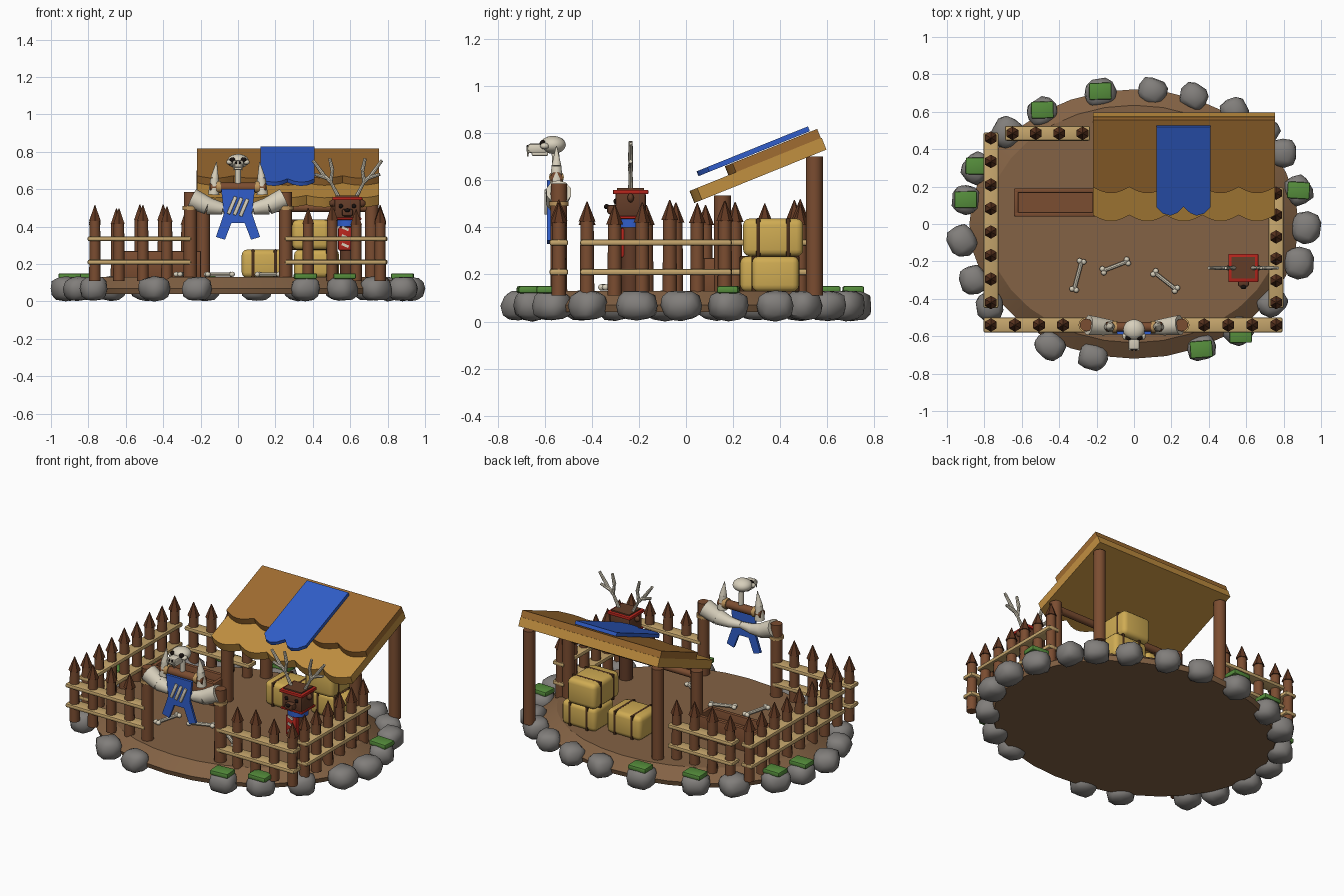
import bpy, bmesh, math, random
from mathutils import Matrix, Vector

if "Cube" in bpy.data.objects:
    bpy.data.objects.remove(bpy.data.objects["Cube"])
random.seed(4)
mats = {}
COL = dict(wood=(122, 78, 52), tip=(96, 58, 38), rail=(196, 164, 108), rope=(190, 150, 95),
           dirt=(130, 98, 70), rock=(128, 125, 122), grass=(86, 140, 62), bone=(214, 206, 186),
           blue=(52, 94, 200), red=(180, 42, 34), hay=(206, 170, 84), strap=(74, 50, 32),
           thatch=(192, 142, 66), thatch_dark=(158, 108, 52), dark=(30, 24, 22), head=(98, 62, 44))


def finish(name, bm, col, angle=40):
    bmesh.ops.recalc_face_normals(bm, faces=bm.faces)
    me = bpy.data.meshes.new(name)
    bm.to_mesh(me)
    bm.free()
    if col not in mats:
        mats[col] = bpy.data.materials.new(col)
        mats[col].diffuse_color = [(c / 255) ** 2.2 for c in COL[col]] + [1]
    me.materials.append(mats[col])
    me.polygons.foreach_set("use_smooth", [True] * len(me.polygons))
    me.set_sharp_from_angle(angle=math.radians(angle))
    ob = bpy.data.objects.new(name, me)
    bpy.context.collection.objects.link(ob)
    return ob


def box(bm, c, size, bevel=0.0, rot=None, seg=2):
    m = Matrix.Translation(c) @ (rot or Matrix()) @ Matrix.Diagonal((*size, 1))
    vs = bmesh.ops.create_cube(bm, size=1, matrix=m)['verts']
    if bevel:
        es = list({e for v in vs for e in v.link_edges})
        bmesh.ops.bevel(bm, geom=es, offset=bevel, segments=seg, affect='EDGES', profile=0.5)


def rod(bm, a, b, r1, r2=None, n=10):
    a, b = Vector(a), Vector(b)
    d = b - a
    m = Matrix.Translation((a + b) / 2) @ d.to_track_quat('Z', 'Y').to_matrix().to_4x4()
    bmesh.ops.create_cone(bm, cap_ends=True, segments=n, radius1=r1,
                          radius2=r1 if r2 is None else r2, depth=d.length, matrix=m)


def ball(bm, c, size, sub=2):
    m = Matrix.Translation(c) @ Matrix.Diagonal((*size, 1))
    return bmesh.ops.create_icosphere(bm, subdivisions=sub, radius=1, matrix=m)['verts']


def prism(bm, pts, depth, m):
    """Extrude a 2D outline by depth along local z, placed by matrix m."""
    f = bm.faces.new([bm.verts.new((x, y, 0)) for x, y in pts])
    g = bmesh.ops.extrude_face_region(bm, geom=[f])['geom']
    top = [v for v in g if isinstance(v, bmesh.types.BMVert)]
    bmesh.ops.translate(bm, verts=top, vec=(0, 0, depth))
    bmesh.ops.transform(bm, verts=bm.verts, matrix=m)


# Dirt mound: stacked ellipses
bm = bmesh.new()
rings = []
for rx, ry, z in [(0.87, 0.71, 0.04), (0.88, 0.72, 0.07), (0.79, 0.635, 0.13)]:
    rings.append([bm.verts.new((rx * math.cos(t * math.tau / 32), ry * math.sin(t * math.tau / 32), z))
                  for t in range(32)])
for lo, hi in zip(rings, rings[1:]):
    for i in range(32):
        bm.faces.new((lo[i], lo[(i + 1) % 32], hi[(i + 1) % 32], hi[i]))
bm.faces.new(rings[0][::-1])
bm.faces.new(rings[-1])
finish("dirt_mound", bm, 'dirt', 25)

# Border rocks and grass tufts
rocks = [(.1, .71), (.32, .68), (.54, .60), (.70, .50), (.80, .38), (.88, .18), (.92, -.02), (.88, -.21),
         (.74, -.42), (.56, -.57), (.36, -.66), (-.22, -.71), (-.45, -.65), (-.77, -.44), (-.86, -.3),
         (-.92, -.09), (-.9, .13), (-.84, .3), (-.68, .49), (-.49, .6), (-.18, .7)]
bm = bmesh.new()
for x, y in rocks:
    s = random.uniform(0.92, 1.08)
    c = Vector((x, y, 0.068))
    spin = Matrix.Rotation(math.atan2(y, x) + random.uniform(-.4, .4), 3, 'Z')
    for v in ball(bm, (0, 0, 0), (1, 1, 1)):
        p = Vector([math.copysign(abs(k) ** 0.75, k) for k in v.co]) * random.uniform(.93, 1.05)
        v.co = c + spin @ Vector((p.x * .075 * s, p.y * .082 * s, p.z * .066))
finish("border_rocks", bm, 'rock', 50)
bm = bmesh.new()
for x, y in [(-.84, .31), (-.9, .13), (-.49, .61), (-.18, .71), (.88, .18), (.36, -.67), (.57, -.59)]:
    box(bm, (x, y, .135), (.12, .09, .03), .008, Matrix.Rotation(random.uniform(-.1, .1), 4, 'Z'))
finish("grass_tufts", bm, 'grass')

# Fence: pointed posts threaded through two flat rails
runs = [((-.765, -.42), (-.765, .46), 8), ((-.765, -.54), (-.38, -.54), 4), ((.375, -.54), (.76, -.54), 4),
        ((.76, -.42), (.76, .165), 6), ((-.65, .485), (-.275, .485), 4)]
shaft, tips, rails = bmesh.new(), bmesh.new(), bmesh.new()
for a, b, n in runs:
    a, b = Vector(a), Vector(b)
    for i in range(n):
        p = a.lerp(b, i / (n - 1))
        h = .42 + random.uniform(-.012, .015)
        rod(shaft, (*p, .11), (*p, h), .031, .028, 8)
        rod(tips, (*p, h), (*p, h + .085), .036, .002, 6)
    lo, hi = a.copy(), b.copy()
    if abs(a.y - b.y) < .01:
        lo.x, hi.x = (-.805, -.25) if a.y < 0 and a.x < 0 else (.25, .795) if a.y < 0 else (-.69, -.235)
    else:
        lo.y -= .03
        hi.y += .03
    mid, d = (lo + hi) / 2, hi - lo
    for z in (.21, .335):
        box(rails, (*mid, z), (max(abs(d.x), .08), max(abs(d.y), .08), .026), .01)
finish("fence_posts", shaft, 'wood', 50)
finish("fence_post_tips", tips, 'tip', 30)
finish("fence_rails", rails, 'rail')

# Gate: posts, rope rings, tusks, crossbar
bm, rope, horn = bmesh.new(), bmesh.new(), bmesh.new()
for s in (-1, 1):
    rod(bm, (s * .255, -.54, .11), (s * .255, -.54, .585), .036, .034, 12)
    rod(rope, (s * .255, -.54, .49), (s * .255, -.54, .51), .042, n=12)
    rod(rope, (s * .09, -.55, .612), (s * .115, -.55, .612), .032, n=12)
    path = [(s * .245, -.54, .55, .055), (s * .16, -.55, .51, .047), (s * .08, -.555, .495, .032), (0, -.555, .5, .02)]
    for p, q in zip(path, path[1:]):
        rod(horn, p[:3], q[:3], p[3], q[3], 10)
    rod(horn, (s * .13, -.55, .57), (s * .125, -.55, .66), .03, .022)
    rod(horn, (s * .125, -.55, .66), (s * .115, -.55, .745), .022, .002)
rod(bm, (-.15, -.55, .61), (.15, -.55, .61), .026, n=12)
finish("gate_posts_and_crossbar", bm, 'wood')
finish("gate_rope_rings", rope, 'rope')
finish("gate_tusks", horn, 'bone')

# Gate banner with forked hem and claw marks
half = [(.09, .6), (.075, .47), (.118, .345), (.07, .33), (.035, .42)]
upright = Matrix.Translation((0, -.575, 0)) @ Matrix.Rotation(math.pi / 2, 4, 'X')
bm = bmesh.new()
prism(bm, half + [(-x, z) for x, z in half[::-1]], .015, upright)
finish("gate_banner", bm, 'blue')
bm = bmesh.new()
for i in (-1, 0, 1):
    box(bm, (i * .032, -.595, .508 - i * .006), (.02, .012, .1), .004, Matrix.Rotation(.4, 4, 'Y'))
finish("banner_claw_marks", bm, 'bone')

# Gate skull
bm, eyes = bmesh.new(), bmesh.new()
ball(bm, (0, -.565, .75), (.058, .055, .038), 3)
box(bm, (0, -.63, .735), (.06, .085, .04), .012)
box(bm, (0, -.62, .712), (.05, .07, .018), .006)
rod(bm, (0, -.55, .62), (0, -.555, .73), .016)
for s in (-1, 1):
    rod(bm, (s * .022, -.67, .74), (s * .022, -.672, .7), .008, .002, 6)
    ball(bm, (s * .045, -.6, .745), (.018, .02, .014))
    ball(eyes, (s * .03, -.608, .757), (.017, .014, .014))
    ball(eyes, (s * .01, -.672, .742), (.006, .006, .008))
finish("gate_skull", bm, 'bone')
finish("skull_sockets", eyes, 'dark')

# Shelter: posts, beams, two scalloped roof layers, cloth
bm = bmesh.new()
for x in (-.185, .715):
    rod(bm, (x, .155, .11), (x, .155, .535), .036, n=12)
    rod(bm, (x, .545, .11), (x, .545, .7), .036, n=12)
rod(bm, (-.2, .155, .5), (.73, .155, .5), .022)
finish("shelter_posts_and_beam", bm, 'wood')
slope = Matrix.Rotation(math.radians(22), 4, 'X')


def roof_layer(name, y, z, length, thick, col):
    pts = [(.755, length), (-.22, length)]
    for i in range(5):
        for k in range(9):
            if k or i == 0:
                pts.append((-.22 + .195 * (i + k / 8), .03 - .035 * math.sin(math.pi * k / 8)))
    b = bmesh.new()
    prism(b, pts, thick, Matrix.Translation((0, y, z)) @ slope)
    finish(name, b, col)


roof_layer("roof_lower_layer", .04, .505, .6, .055, 'thatch')
roof_layer("roof_upper_layer", .185, .622, .418, .042, 'thatch_dark')
bm = bmesh.new()
prism(bm, [(.12, .51), (.41, .51), (.41, .05), (.375, .012), (.335, 0), (.3, .015), (.265, .05),
           (.23, .015), (.195, 0), (.155, .012), (.12, .05)], .022,
      Matrix.Translation((0, .053, .617)) @ slope)
finish("roof_cloth", bm, 'blue')

# Feeding trough
bm = bmesh.new()
for y in (.052, .178):
    box(bm, (-.42, y, .195), (.44, .025, .15), .006)
for x in (-.63, -.21):
    box(bm, (x, .115, .195), (.025, .14, .15), .006)
box(bm, (-.42, .115, .17), (.42, .12, .1))
finish("trough", bm, 'wood')

# Hay bales: centre, size, axis the straps are spaced along
bm, st = bmesh.new(), bmesh.new()
for c, s, ax in [((.14, .33, .202), (.24, .2, .15), 0), ((.42, .38, .202), (.24, .2, .15), 0),
                 ((.39, .37, .357), (.2, .255, .16), 1)]:
    box(bm, c, s, .028, seg=3)
    for k in (-.25, .25):
        p, q = list(c), [d + .004 for d in s]
        p[ax] += k * s[ax]
        q[ax] = .018
        box(st, p, q, .006)
finish("hay_bales", bm, 'hay')
finish("hay_straps", st, 'strap')

# Loose bones on the ground
bm = bmesh.new()
for a, b in [((-.28, -.2), (-.32, -.35)), ((-.165, -.25), (-.035, -.2)), ((.11, -.26), (.225, -.35))]:
    a, b = Vector((*a, .145)), Vector((*b, .145))
    rod(bm, a, b, .011, n=8)
    side = (b - a).cross(Vector((0, 0, 1))).normalized() * .011
    for e in (a, b):
        for k in (-1, 1):
            ball(bm, e + side * k, (.015, .015, .014))
finish("ground_bones", bm, 'bone')

# Totem: post, collar, animal head, antlers
X, Y = .585, -.235
bm, red, dark, ant, blue = [bmesh.new() for _ in range(5)]
rod(bm, (X, Y, .11), (X, Y, .44), .04, n=12)
box(bm, (X, Y, .495), (.14, .13, .11), .012)
box(bm, (X, Y - .075, .475), (.06, .05, .04), .012)
box(bm, (X, Y, .563), (.125, .115, .008))
box(red, (X, Y, .55), (.16, .15, .018), .004)
box(red, (X, Y, .442), (.15, .14, .012), .004)
box(red, (X - .012, Y - .03, .335), (.075, .055, .125), .008)
rod(blue, (X, Y, .4), (X, Y, .436), .062, n=16)
ball(dark, (X, Y - .102, .488), (.016, .012, .011))
for s in (-1, 1):
    ball(bm, (X + s * .078, Y, .525), (.02, .014, .02))
    ball(dark, (X + s * .035, Y - .065, .51), (.012, .008, .012))
    for pts in ([(.045, .555), (.09, .64), (.13, .68), (.185, .755)], [(.09, .64), (.08, .70), (.095, .765)],
                [(.11, .66), (.175, .68)]):
        for p, q in zip(pts, pts[1:]):
            rod(ant, (X + s * p[0], Y, p[1]), (X + s * q[0], Y, q[1]), .011, .008, 8)
finish("totem_post_and_head", bm, 'head')
finish("totem_red_trim", red, 'red')
finish("totem_collar", blue, 'blue')
finish("totem_eyes_and_nose", dark, 'dark')
finish("totem_antlers", ant, 'bone')
bm = bmesh.new()
for z in (.3, .345, .39):
    box(bm, (X - .012, Y - .06, z), (.04, .008, .014), 0, Matrix.Rotation(.4, 4, 'Y'))
finish("totem_cloth_marks", bm, 'bone')

for m in bpy.data.materials:
    if m.users and not m.is_grease_pencil:
        m.use_nodes = True
        m.node_tree.nodes["Principled BSDF"].inputs["Base Color"].default_value = m.diffuse_color
